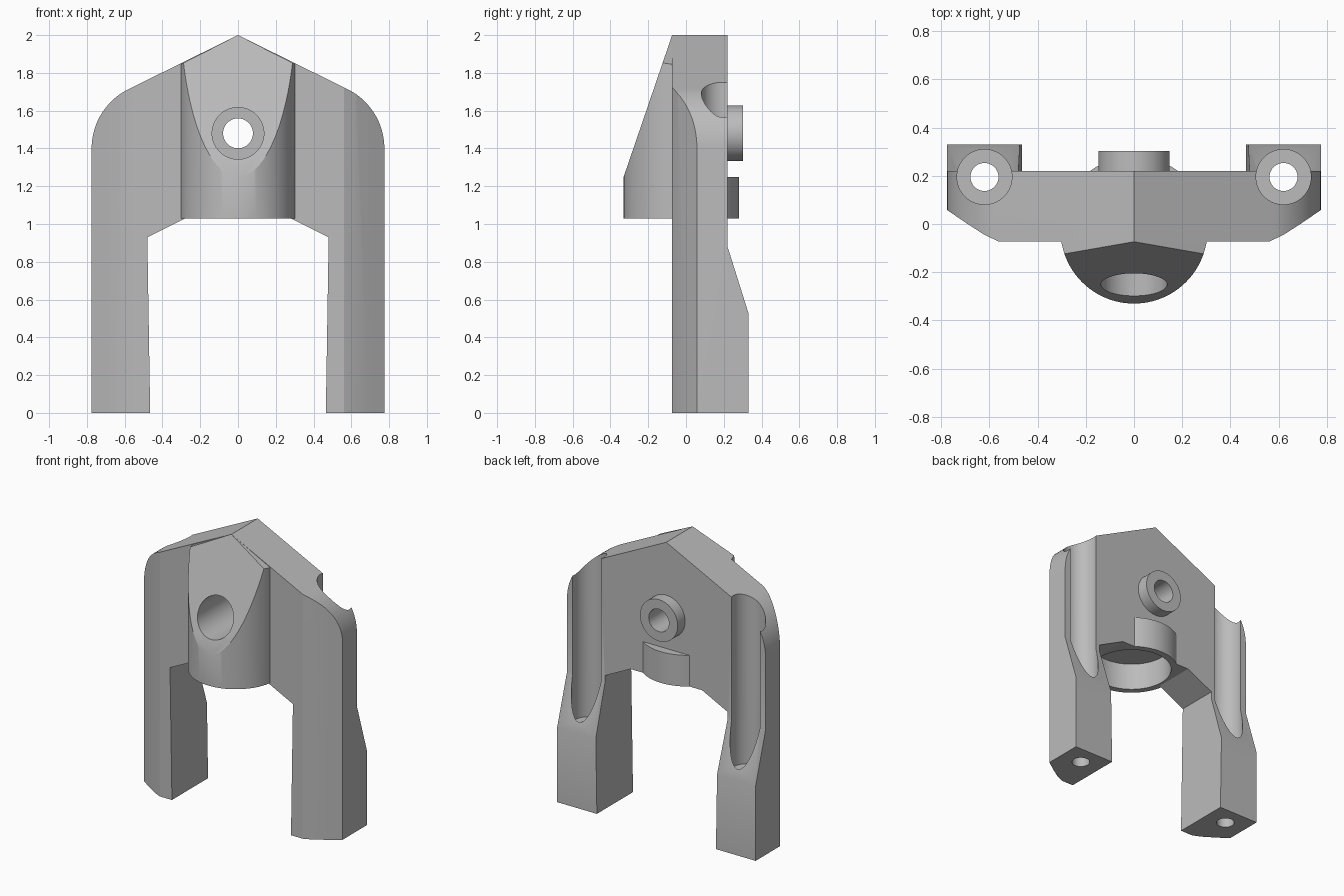
import bpy, bmesh, math
from mathutils import Matrix, Vector

if "Cube" in bpy.data.objects:
    bpy.data.objects.remove(bpy.data.objects["Cube"])

grey = bpy.data.materials.new("plain_grey")
grey.diffuse_color = (0.5, 0.5, 0.5, 1)
grey.use_nodes = True
grey.node_tree.nodes["Principled BSDF"].inputs["Base Color"].default_value = grey.diffuse_color


def prism(name, pts, axis, lo, hi):
    """Extrude a 2D outline along an axis: the outline uses the other two axes in order."""
    def place(p, d):
        c = list(p)
        c.insert("xyz".index(axis), d)
        return Vector(c)
    bm = bmesh.new()
    face = bm.faces.new([bm.verts.new(place(p, lo)) for p in pts])
    ext = bmesh.ops.extrude_face_region(bm, geom=[face])
    verts = [v for v in ext["geom"] if isinstance(v, bmesh.types.BMVert)]
    bmesh.ops.translate(bm, verts=verts, vec=place((0, 0), hi - lo))
    bmesh.ops.recalc_face_normals(bm, faces=bm.faces[:])
    me = bpy.data.meshes.new(name)
    bm.to_mesh(me)
    bm.free()
    me.materials.append(grey)
    ob = bpy.data.objects.new(name, me)
    bpy.context.collection.objects.link(ob)
    return ob


def rod(name, centre, r, axis, lo, hi, n=64):
    pts = [(centre[0] + r * math.cos(2 * math.pi * i / n),
            centre[1] + r * math.sin(2 * math.pi * i / n)) for i in range(n)]
    return prism(name, pts, axis, lo, hi)


def combine(target, tool, op):
    """Apply a boolean and discard the tool."""
    mod = target.modifiers.new("cut", 'BOOLEAN')
    mod.operation, mod.solver, mod.object = op, 'EXACT', tool
    bpy.context.view_layer.objects.active = target
    bpy.ops.object.modifier_apply(modifier=mod.name)
    bpy.data.objects.remove(tool)


def mirrored(half):
    return half + [(-x, v) for x, v in reversed(half) if abs(x) > 1e-6]


# Arch outline seen from the front, with rounded shoulders and a pitched top
shoulder = [(0.425 + 0.35 * math.cos(math.radians(a)), 1.4 + 0.35 * math.sin(math.radians(a)))
            for a in range(0, 64, 3)]
right = [(0.28, 1.03), (0.48, 0.93), (0.465, 0)] + [(0.775, 0)] + shoulder
outline = right + [(0, 2.0)] + [(-x, z) for x, z in reversed(right)]
body = prism("bracket_body", outline, "y", -0.2, 0.5)

# Side profile: thick feet tapering into the plate
side = prism("side_profile", [(-0.073, -0.1), (0.33, -0.1), (0.33, 0.53), (0.22, 0.88),
                              (0.22, 2.1), (-0.073, 2.1)], "x", -1, 1)
combine(body, side, 'INTERSECT')

# Plan profile: bevelled front outer corners
plan = prism("plan_profile", mirrored([(0.56, -0.073), (0.62, -0.045), (0.69, 0.0),
                                       (0.775, 0.058), (0.8, 0.076), (0.8, 0.6)]), "z", -0.2, 2.2)
combine(body, plan, 'INTERSECT')

# Round front boss with sloping face, and its low rear bulge
boss = rod("boss", (0, -0.025), 0.305, "z", 1.03, 2.1, 96)
slope = prism("boss_slope", [(-0.36, 0.9), (0.4, 0.9), (0.4, 1.25), (0.03, 1.25), (0.03, 2.2),
                             (-0.005, 2.2), (-0.36, 1.162)], "x", -1, 1)
combine(boss, slope, 'INTERSECT')
roof = prism("boss_roof", [(-1, 0.5), (1, 0.5), (1, 1.49), (0, 2.0), (-1, 1.49)], "y", -0.8, 0.8)
combine(boss, roof, 'INTERSECT')
combine(body, boss, 'UNION')

# Rear spigot
combine(body, rod("spigot", (0, 1.48), 0.147, "y", 0.15, 0.303), 'UNION')

# Stepped bore through boss and spigot
combine(body, rod("front_bore", (0, 1.48), 0.137, "y", -0.6, 0.1), 'DIFFERENCE')
combine(body, rod("through_bore", (0, 1.48), 0.079, "y", -0.6, 0.6), 'DIFFERENCE')

# Round recess under the boss
combine(body, rod("under_recess", (0, -0.025), 0.26, "z", 0.8, 1.22, 96), 'DIFFERENCE')

# Screw channels and screw holes down both legs
for s in (-1, 1):
    combine(body, rod("channel", (s * 0.62, 0.195), 0.114, "z", 0.54, 2.3), 'DIFFERENCE')
    combine(body, rod("screw_hole", (s * 0.62, 0.195), 0.058, "z", -0.3, 1.0, 40), 'DIFFERENCE')

# Smooth curved walls, keep the machined edges
bpy.ops.object.select_all(action='DESELECT')
body.select_set(True)
bpy.context.view_layer.objects.active = body
bpy.ops.object.shade_smooth_by_angle(angle=math.radians(25))
